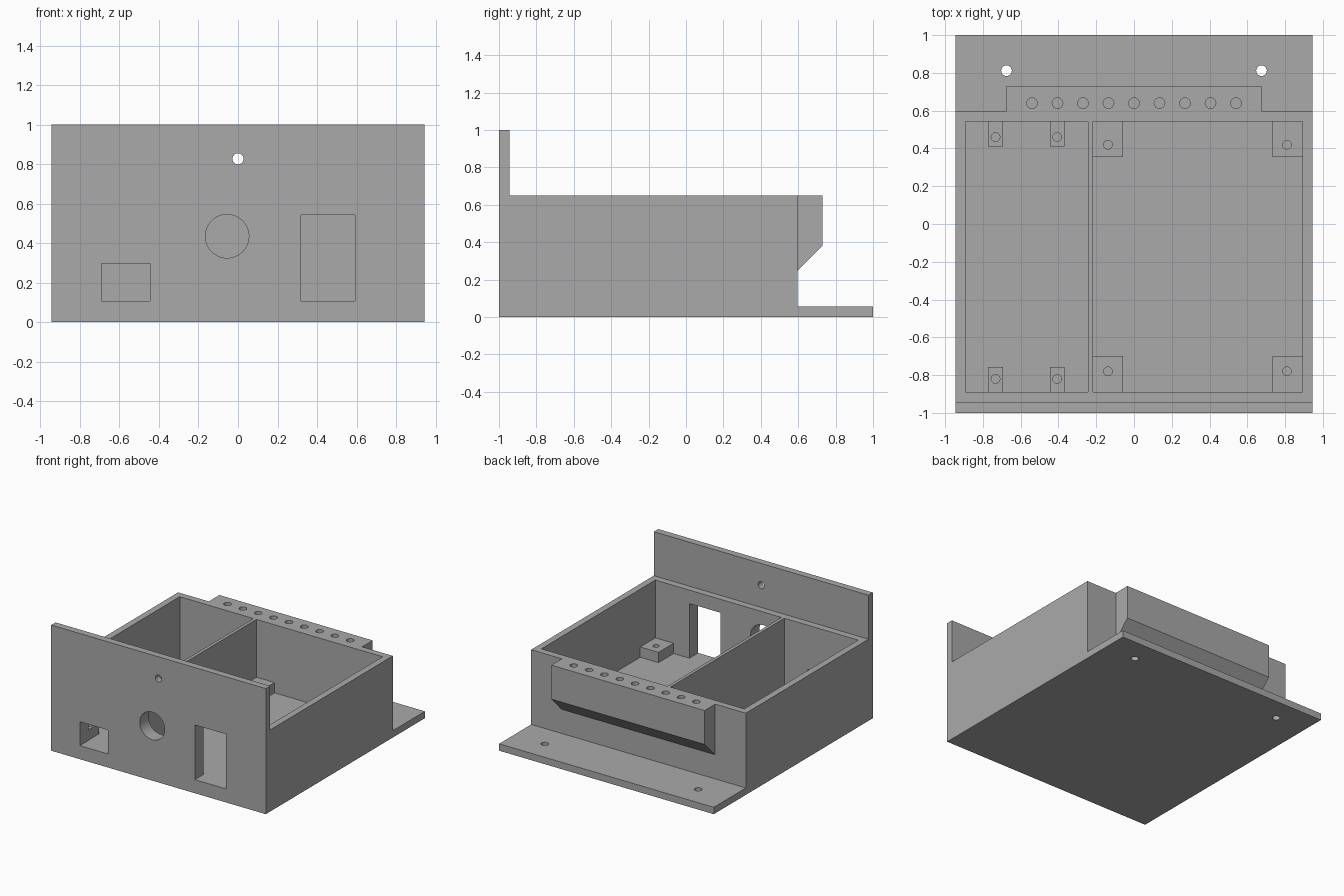
import bpy, bmesh
from mathutils import Matrix

if "Cube" in bpy.data.objects:
    bpy.data.objects.remove(bpy.data.objects["Cube"], do_unlink=True)

grey = bpy.data.materials.new("plain grey")
grey.use_nodes = True
colour = (0.4, 0.4, 0.4, 1)
grey.diffuse_color = colour
grey.node_tree.nodes["Principled BSDF"].inputs["Base Color"].default_value = colour


def add_object(name, bm):
    bmesh.ops.recalc_face_normals(bm, faces=bm.faces)
    mesh = bpy.data.meshes.new(name)
    bm.to_mesh(mesh)
    bm.free()
    mesh.materials.append(grey)
    obj = bpy.data.objects.new(name, mesh)
    bpy.context.collection.objects.link(obj)
    return obj


def box(name, x, y, z):
    bm = bmesh.new()
    bmesh.ops.create_cube(bm, size=1)
    for v in bm.verts:
        v.co = [s[0] if c < 0 else s[1] for c, s in zip(v.co, (x, y, z))]
    return add_object(name, bm)


def cylinder(name, centre, radius, length, axis="Z"):
    bm = bmesh.new()
    turn = Matrix.Rotation(1.5707963, 4, "X") if axis == "Y" else Matrix()
    bmesh.ops.create_cone(bm, cap_ends=True, segments=48, radius1=radius, radius2=radius,
                          depth=length, matrix=Matrix.Translation(centre) @ turn)
    return add_object(name, bm)


def side_profile(name, x, points):
    """Extrude a closed (y, z) outline between two x positions."""
    bm = bmesh.new()
    face = bm.faces.new([bm.verts.new((x[0], y, z)) for y, z in points])
    new = bmesh.ops.extrude_face_region(bm, geom=[face])["geom"]
    moved = [v for v in new if isinstance(v, bmesh.types.BMVert)]
    bmesh.ops.translate(bm, verts=moved, vec=(x[1] - x[0], 0, 0))
    return add_object(name, bm)


def combine(target, tools, operation):
    """Apply a boolean for each tool, then discard the tool."""
    bpy.context.view_layer.objects.active = target
    for tool in tools:
        mod = target.modifiers.new("Boolean", "BOOLEAN")
        mod.operation, mod.solver, mod.object = operation, "EXACT", tool
        bpy.ops.object.modifier_apply(modifier=mod.name)
        bpy.data.objects.remove(tool, do_unlink=True)


W = 0.945          # half width
FLOOR = 0.108      # inside floor height
RIM = 0.65         # top of the tray walls
IN_Y = (-0.89, 0.543)
HOLE = 0.028

# Enclosure: tray, tall front panel, rear mounting flange and rear wire bar
enclosure = box("enclosure", (-W, W), (-1, 0.597), (0, RIM))
combine(enclosure, [
    box("front_panel", (-W, W), (-1, -0.945), (0, 1)),
    box("rear_flange", (-W, W), (0.5, 1), (0, 0.055)),
    side_profile("wire_bar", (-0.675, 0.675),
                 [(0.57, RIM), (0.73, RIM), (0.73, 0.38), (0.597, 0.247), (0.57, 0.247)]),
], "UNION")

# Two compartments separated by a thin divider
combine(enclosure, [
    box("right_compartment", (-0.893, -0.243), IN_Y, (FLOOR, 1.2)),
    box("left_compartment", (-0.217, 0.893), IN_Y, (FLOOR, 1.2)),
], "DIFFERENCE")

# Front openings, screw holes and the row of wire holes
cutters = [
    box("small_port", (-0.692, -0.445), (-1.1, -0.85), (FLOOR, 0.298)),
    box("large_port", (0.32, 0.593), (-1.1, -0.85), (FLOOR, 0.543)),
    cylinder("round_port", (-0.055, -0.95, 0.435), 0.11, 0.25, "Y"),
    cylinder("panel_hole", (0, -0.97, 0.827), HOLE, 0.2, "Y"),
]
for x in (-0.675, 0.675):
    cutters.append(cylinder("flange_hole", (x, 0.812, 0), HOLE, 0.3))
for i in range(-4, 5):
    cutters.append(cylinder("wire_hole", (i * 0.135, 0.64, RIM), HOLE, 0.5))
combine(enclosure, cutters, "DIFFERENCE")


# Drilled standoffs in the compartment corners
def standoff(name, x, y, hole):
    post = box(name, x, y, (FLOOR, 0.19))
    combine(post, [cylinder("pilot", (*hole, 0.2), 0.023, 0.16)], "DIFFERENCE")
    return post


for end, y_small, y_large, hole_small, hole_large in (
        ("front", (-0.89, -0.757), (-0.89, -0.70), -0.82, -0.78),
        ("rear", (0.41, 0.543), (0.355, 0.543), 0.46, 0.42)):
    for side, x in (("right", -0.733), ("left", -0.407)):
        standoff(f"small_standoff_{end}_{side}", (x - 0.039, x + 0.039), y_small, (x, hole_small))
    for side, x, hx in (("right", (-0.217, -0.058), -0.138), ("left", (0.732, 0.893), 0.81)):
        standoff(f"large_standoff_{end}_{side}", x, y_large, (hx, hole_large))

for obj in bpy.context.collection.objects:
    obj.select_set(obj.type == "MESH")
bpy.ops.object.shade_smooth_by_angle()
